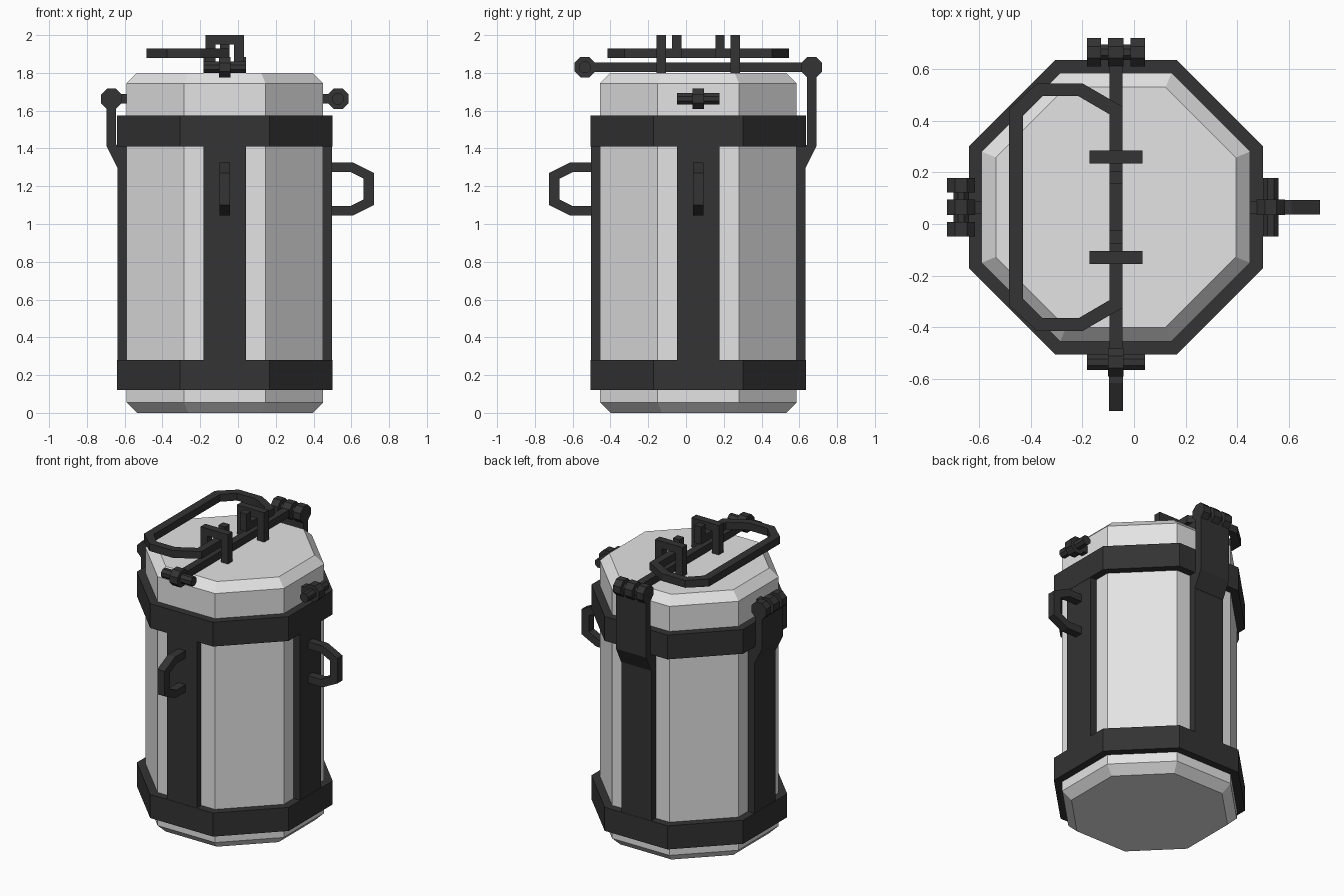
import bpy, bmesh, math
from mathutils import Matrix, Vector

if "Cube" in bpy.data.objects:
    bpy.data.objects.remove(bpy.data.objects["Cube"])


def material(name, rgb):
    m = bpy.data.materials.new(name)
    m.diffuse_color = (*rgb, 1)
    m.use_nodes = True
    m.node_tree.nodes["Principled BSDF"].inputs["Base Color"].default_value = m.diffuse_color
    return m


LIGHT = material("light grey metal", (0.77, 0.77, 0.77))
DARK = material("dark iron", (0.033, 0.033, 0.033))
CENTRE = Matrix.Translation((-0.07, 0.065, 0))
BACK, LEFT, FRONT, RIGHT = range(4)
NAMES = ["back", "left", "front", "right"]


def finish(name, bm, mat, side=BACK):
    """Place a part built with +y pointing outwards on one side of the canister."""
    bmesh.ops.recalc_face_normals(bm, faces=bm.faces)
    me = bpy.data.meshes.new(name)
    bm.to_mesh(me)
    bm.free()
    me.materials.append(mat)
    me.transform(CENTRE @ Matrix.Rotation(side * math.pi / 2, 4, 'Z'))
    ob = bpy.data.objects.new(name, me)
    bpy.context.collection.objects.link(ob)
    return ob


def prism(name, pts, lo, hi, axis='x', side=BACK):
    """Extrude a 2D outline along an axis from lo to hi."""
    place = {'x': lambda a, b: (lo, a, b),
             'y': lambda a, b: (a, lo, b),
             'z': lambda a, b: (a, b, lo)}[axis]
    bm = bmesh.new()
    face = bm.faces.new([bm.verts.new(place(*p)) for p in pts])
    ext = bmesh.ops.extrude_face_region(bm, geom=[face])
    d = Vector([hi - lo if axis == a else 0 for a in 'xyz'])
    bmesh.ops.translate(bm, vec=d, verts=[v for v in ext['geom']
                                          if isinstance(v, bmesh.types.BMVert)])
    return finish(name, bm, DARK, side)


def rect(a0, a1, b0, b1):
    return [(a0, b0), (a1, b0), (a1, b1), (a0, b1)]


def octagon(a, cx=0, cy=0):
    r = a / math.cos(math.pi / 8)
    return [(cx + r * math.cos((i + .5) * math.pi / 4),
             cy + r * math.sin((i + .5) * math.pi / 4)) for i in range(8)]


def lathe(name, profile, mat, closed):
    """Eight-sided turned shape; profile is (flat distance, height)."""
    bm = bmesh.new()
    rows = [[bm.verts.new((x, y, z)) for x, y in octagon(a)] for a, z in profile]
    pairs = list(zip(rows, rows[1:] + rows[:1])) if closed else list(zip(rows, rows[1:]))
    for p, q in pairs:
        for i in range(8):
            j = (i + 1) % 8
            bm.faces.new((p[i], p[j], q[j], q[i]))
    if not closed:
        bm.faces.new(rows[0])
        bm.faces.new(rows[-1])
    return finish(name, bm, mat)


# Canister body and the two bands
lathe("body", [(.465, 0), (.52, .055), (.52, 1.745), (.465, 1.8)], LIGHT, False)
for name, z0, z1 in (("lower_band", .12, .28), ("upper_band", 1.41, 1.575)):
    lathe(name, [(.50, z0), (.57, z0), (.57, z1), (.50, z1)], DARK, True)

W = 0.1125
for s in range(4):
    # Vertical straps between the bands
    prism(NAMES[s] + "_strap", rect(.50, .568, .27, 1.42), -W, W, side=s)
    # Pins with a fat middle knuckle; back and front sit above the lid
    z = 1.83 if s in (BACK, FRONT) else 1.663
    prism(NAMES[s] + "_pin", octagon(.03, .6, z), -W, W, side=s)
    prism(NAMES[s] + "_knuckle", octagon(.055, .6, z), -.03, .03, side=s)
    if s in (BACK, LEFT):
        # Hinge plate stepping outwards from the strap, with outer knuckles
        prism(NAMES[s] + "_hinge_plate",
              [(.55, 1.30), (.57, 1.30), (.625, 1.41), (.625, z), (.575, z),
               (.575, 1.42), (.55, 1.40)], -W, W, side=s)
        for e in (-1, 1):
            prism(NAMES[s] + "_outer_knuckle", octagon(.055, .6, z),
                  e * W, e * .057, side=s)
    else:
        # Side grips
        prism(NAMES[s] + "_grip",
              [(.56, 1.325), (.68, 1.325), (.79, 1.27), (.79, 1.10), (.68, 1.045),
               (.56, 1.045), (.56, 1.095), (.665, 1.095), (.735, 1.13),
               (.735, 1.24), (.665, 1.275), (.56, 1.275)], -.0275, .0275, side=s)
    if s in (LEFT, RIGHT):
        # Short rods entering the body
        prism(NAMES[s] + "_rod", rect(-.024, .024, 1.639, 1.687), .50, .6, 'y', s)

# Long rod across the lid
prism("lid_rod", rect(-.025, .025, 1.805, 1.855), -.6, .6, 'y')

# Folding carry handle with hooked ends, held in two brackets
outer = [(.025, .09), (.025, .39), (-.13, .48), (-.305, .48), (-.415, .38)]
inner = [(-.025, .09), (-.025, .36), (-.145, .43), (-.285, .43), (-.36, .355)]


def mirrored(p):
    return p + [(x, -y) for x, y in reversed(p)]


prism("carry_handle", mirrored(outer) + mirrored(inner)[::-1], 1.88, 1.93, 'z')
for e in (-1, 1):
    prism("handle_hook", rect(-.025, .025, 1.925, 2.0), e * .09, e * .14, 'y')
    prism("handle_bracket",
          [(-.1025, 1.79), (-.1025, 2), (.1025, 2), (.1025, 1.79), (.05, 1.79),
           (.05, 1.95), (-.05, 1.95), (-.05, 1.79)], e * .17, e * .22, 'y')
